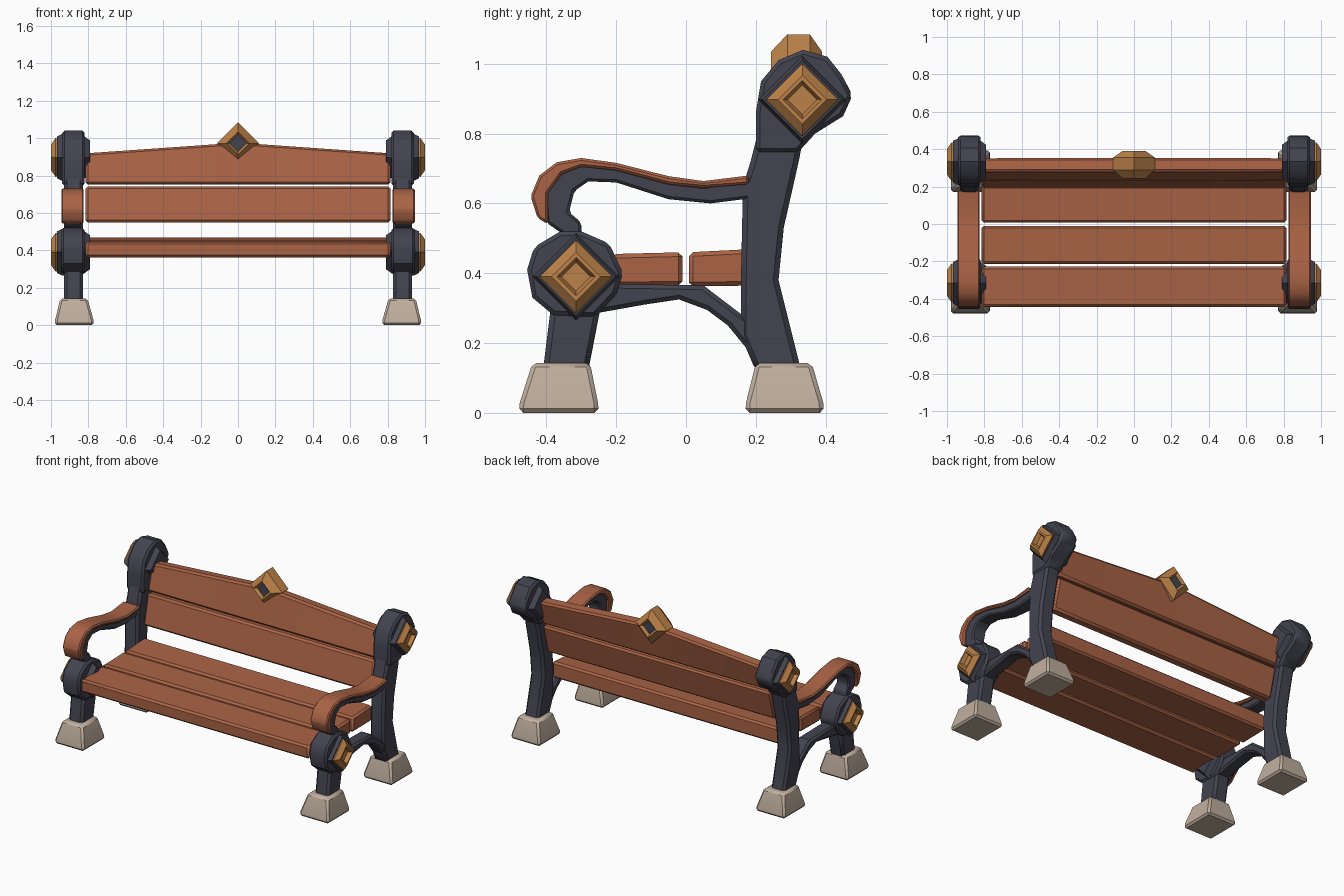
import bpy, bmesh, math

if "Cube" in bpy.data.objects:
    bpy.data.objects.remove(bpy.data.objects["Cube"])


def material(name, rgb):
    m = bpy.data.materials.new(name)
    m.diffuse_color = (*rgb, 1)
    m.use_nodes = True
    m.node_tree.nodes["Principled BSDF"].inputs["Base Color"].default_value = m.diffuse_color
    return m


WOOD = material("red brown wood", (0.40, 0.125, 0.060))
IRON = material("dark iron", (0.056, 0.057, 0.080))
GOLD = material("brass", (0.50, 0.22, 0.065))
STONE = material("pale stone", (0.53, 0.43, 0.345))


def finish(bm, name, mats, bevel=0.0, angle=35):
    bmesh.ops.recalc_face_normals(bm, faces=bm.faces[:])
    if bevel:
        edges = [e for e in bm.edges if len(e.link_faces) == 2
                 and e.calc_face_angle(0) > math.radians(40)]
        bmesh.ops.bevel(bm, geom=edges, offset=bevel, segments=1,
                        affect='EDGES', clamp_overlap=True)
    me = bpy.data.meshes.new(name)
    bm.to_mesh(me)
    bm.free()
    ob = bpy.data.objects.new(name, me)
    bpy.context.collection.objects.link(ob)
    for m in mats:
        me.materials.append(m)
    bpy.ops.object.select_all(action='DESELECT')
    bpy.context.view_layer.objects.active = ob
    ob.select_set(True)
    bpy.ops.object.shade_smooth_by_angle(angle=math.radians(angle))
    return ob


def loft(name, rings, mats, bevel=0.0, cap_index=0, angle=35):
    """Skin a list of equal-length point rings and cap both ends."""
    bm = bmesh.new()
    vs = [[bm.verts.new(p) for p in r] for r in rings]
    n = len(vs[0])
    for a, b in zip(vs, vs[1:]):
        for i in range(n):
            bm.faces.new((a[i], a[(i + 1) % n], b[(i + 1) % n], b[i]))
    for end in (vs[0], vs[-1]):
        bm.faces.new(end).material_index = cap_index
    return finish(bm, name, mats, bevel, angle)


def prism(name, pts, x0, x1, mat, bevel=0.012):
    """Side-view (y, z) outline extruded across x."""
    return loft(name, [[(x, y, z) for y, z in pts] for x in (x0, x1)], [mat], bevel)


def diamond_x(name, s, cy, cz, rings, mat):
    loft(name, [[(s * x, cy + r * dy, cz + r * dz)
                 for dy, dz in ((1, 0), (0, 1), (-1, 0), (0, -1))]
                for r, x in rings], [mat], angle=20)


POST = [(0.20, 0.12), (0.33, 0.12), (0.265, 0.38), (0.28, 0.53), (0.325, 0.73),
        (0.345, 0.84), (0.22, 0.86), (0.185, 0.72), (0.163, 0.65),
        (0.157, 0.36), (0.157, 0.22)]
HEAD = [(0.20, 0.86), (0.215, 0.95), (0.265, 1.01), (0.335, 1.04), (0.405, 1.02),
        (0.445, 0.97), (0.477, 0.91), (0.45, 0.85), (0.37, 0.80), (0.32, 0.745),
        (0.20, 0.745)]
LEG = [(-0.41, 0.12), (-0.28, 0.12), (-0.245, 0.30), (-0.30, 0.40), (-0.385, 0.32)]
HUB = [(-0.455, 0.41), (-0.44, 0.33), (-0.38, 0.28), (-0.26, 0.275), (-0.20, 0.34),
       (-0.18, 0.40), (-0.22, 0.485), (-0.30, 0.52), (-0.36, 0.52), (-0.435, 0.475)]
BRACE = [(-0.26, 0.285), (-0.12, 0.31), (-0.02, 0.325), (0.06, 0.295), (0.12, 0.25),
         (0.21, 0.14), (0.22, 0.24), (0.155, 0.285), (0.05, 0.365), (-0.24, 0.37)]
ARM_IRON = [(-0.40, 0.545), (-0.335, 0.50), (-0.30, 0.50), (-0.30, 0.545), (-0.335, 0.575),
            (-0.32, 0.635), (-0.28, 0.663), (-0.20, 0.66), (-0.05, 0.612),
            (0.07, 0.60), (0.19, 0.615), (0.19, 0.672), (0.05, 0.65),
            (-0.05, 0.662), (-0.20, 0.702), (-0.30, 0.714), (-0.36, 0.69), (-0.405, 0.63)]
ARM_WOOD = [(-0.395, 0.54), (-0.425, 0.558), (-0.445, 0.62), (-0.42, 0.68),
            (-0.37, 0.718), (-0.30, 0.730), (-0.20, 0.716), (-0.05, 0.678),
            (0.05, 0.664), (0.18, 0.680), (0.18, 0.655), (0.05, 0.645),
            (-0.05, 0.655), (-0.20, 0.695), (-0.30, 0.705), (-0.355, 0.685),
            (-0.395, 0.63)]

# cast iron ends, armrests, feet and side ornaments
for s, side in ((-1, "left"), (1, "right")):
    prism(side + "_rear_post", POST, s * 0.83, s * 0.93, IRON, 0.015)
    prism(side + "_post_head", HEAD, s * 0.82, s * 0.94, IRON)
    prism(side + "_front_leg", LEG, s * 0.83, s * 0.93, IRON, 0.015)
    prism(side + "_front_hub", HUB, s * 0.82, s * 0.945, IRON)
    prism(side + "_brace", BRACE, s * 0.835, s * 0.925, IRON)
    prism(side + "_arm_support", ARM_IRON, s * 0.84, s * 0.93, IRON, 0.008)
    prism(side + "_armrest", ARM_WOOD, s * 0.825, s * 0.945, WOOD, 0.007)
    for end, cy, cz in (("front", -0.315, 0.39), ("top", 0.333, 0.897)):
        diamond_x(f"{side}_{end}_ornament_base", s, cy, cz,
                  [(0.09, 0.79), (0.115, 0.825), (0.125, 0.94), (0.112, 0.967)], IRON)
        diamond_x(f"{side}_{end}_ornament", s, cy, cz,
                  [(0.095, 0.95), (0.104, 0.975), (0.07, 0.999), (0.055, 0.999),
                   (0.042, 0.976)], GOLD)
    # stone feet, tapered
    for end, b0, b1, t0, t1 in (("front", -0.478, -0.25, -0.44, -0.275),
                                ("rear", 0.17, 0.395, 0.20, 0.36)):
        rings = []
        for z, y0, y1, x0, x1 in ((0, b0, b1, 0.77, 0.98),
                                  (0.03, b0 + .002, b1 - .002, 0.773, 0.977),
                                  (0.143, t0, t1, 0.805, 0.95)):
            rings.append([(s * x0, y0, z), (s * x1, y0, z),
                          (s * x1, y1, z), (s * x0, y1, z)])
        loft(f"{side}_{end}_foot", rings, [STONE], 0.012)


def slat(name, section, bevel=0.012):
    """Board along x; section(x) returns its (y, z) corners."""
    xs = (-0.815, -0.4, -0.1, 0.1, 0.4, 0.815)
    loft(name, [[(x, y, z) for y, z in section(x)] for x in xs], [WOOD], bevel)


# seat boards
for name, y0, y1, z0, z1 in (("front", -0.443, -0.228, 0.445, 0.452),
                             ("middle", -0.213, -0.01, 0.455, 0.46),
                             ("rear", 0.008, 0.205, 0.46, 0.47)):
    slat(name + "_seat_slat", lambda x: [(y0, 0.362), (y1, 0.365), (y1, z1), (y0, z0)])

# back boards, the upper one arched
slat("lower_back_slat",
     lambda x: [(0.192, 0.55), (0.255, 0.548), (0.305, 0.738), (0.235, 0.742)])


def upper(x):
    top = 0.97 - 0.05 * max(0, (abs(x) - 0.1) / 0.715)
    return [(0.235, 0.755), (0.305, 0.75), (0.355, top - 0.008), (0.28, top)]


slat("upper_back_slat", upper)

# centre crest: brass diamond with dark recess on both faces
loft("crest_ornament",
     [[(r * dx, y, 0.972 + r * dz) for dx, dz in ((1, 0), (0, 1), (-1, 0), (0, -1))]
      for r, y in ((0.045, 0.262), (0.062, 0.243), (0.112, 0.29), (0.112, 0.355),
                   (0.062, 0.39), (0.045, 0.372))],
     [GOLD, IRON], cap_index=1, angle=20)
